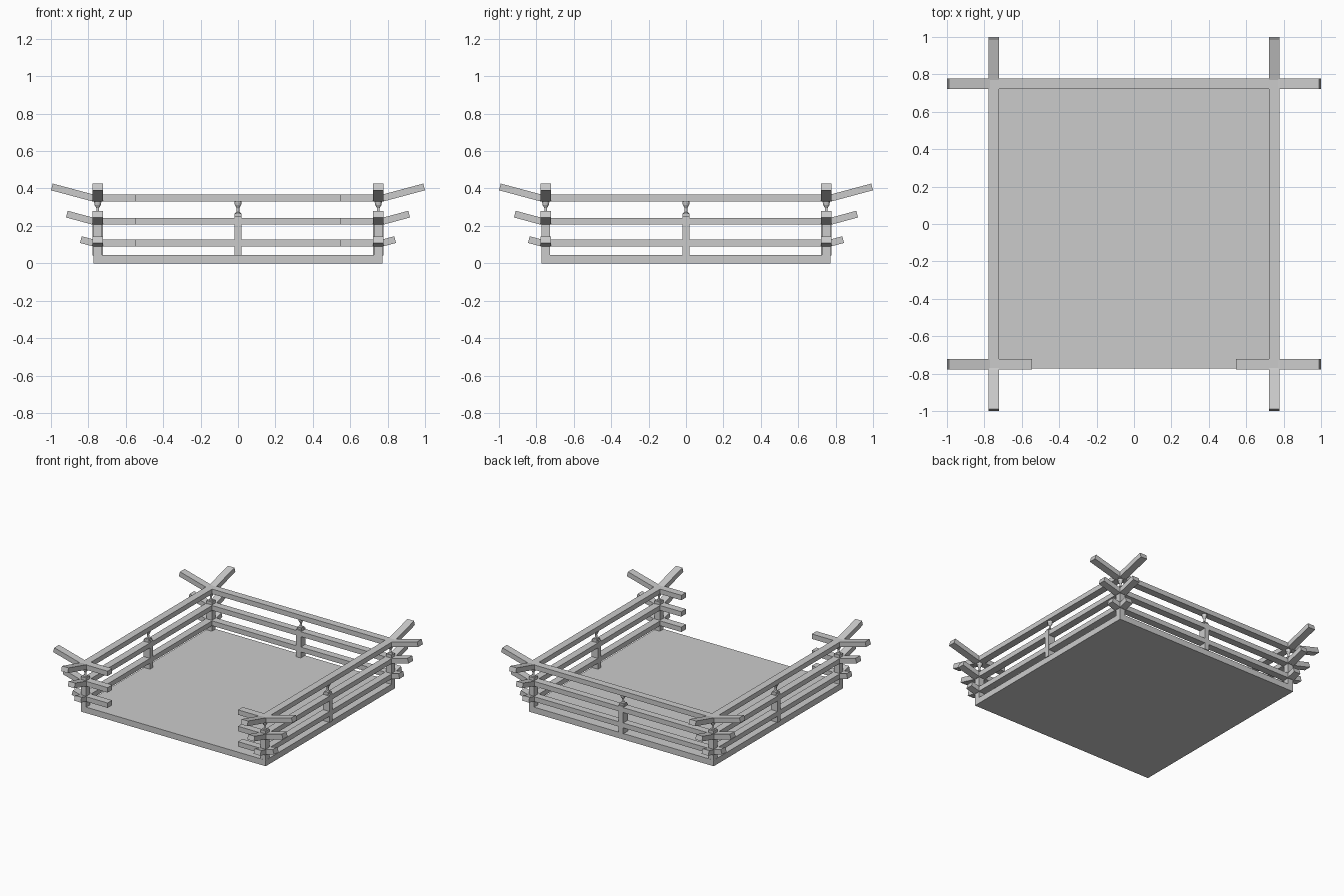
import bpy, bmesh, math
from mathutils import Matrix

if "Cube" in bpy.data.objects:
    bpy.data.objects.remove(bpy.data.objects["Cube"])

R = 0.75            # distance of the railing lines from the centre
H, W = 0.037, 0.055  # rail height and width
BEND = 0.775        # where the rail ends turn upward
T = math.radians(15)


def finish(name, bm, matrix=Matrix.Identity(4)):
    bmesh.ops.recalc_face_normals(bm, faces=bm.faces)
    me = bpy.data.meshes.new(name)
    bm.to_mesh(me)
    bm.free()
    ob = bpy.data.objects.new(name, me)
    ob.matrix_world = matrix
    bpy.context.collection.objects.link(ob)
    return ob


def box(name, size, centre, turn=0):
    bm = bmesh.new()
    bmesh.ops.create_cube(bm, size=1)
    bmesh.ops.scale(bm, vec=size, verts=bm.verts)
    return finish(name, bm, Matrix.Translation(centre) @ Matrix.Rotation(turn, 4, 'Z'))


def tip(z, end):
    # upturned right-hand end, bottom to top
    ze = z + (end - BEND) * math.tan(T)
    return [(BEND, z), (end, ze), (end - H * math.sin(T), ze + H * math.cos(T)),
            (BEND - H * math.tan(T / 2), z + H)]


def rail(name, z, end, turn, stub=0):
    right = tip(z, end)
    left = [(-x, zz) for x, zz in reversed(right)]
    if stub > 0:
        left = [(0.545, z + H), (0.545, z)]
    elif stub < 0:
        right = [(-0.545, z), (-0.545, z + H)]
    bm = bmesh.new()
    face = bm.faces.new([bm.verts.new((x, R - W / 2, zz)) for x, zz in right + left])
    ext = bmesh.ops.extrude_face_region(bm, geom=[face])
    bmesh.ops.translate(bm, vec=(0, W, 0),
                        verts=[v for v in ext['geom'] if isinstance(v, bmesh.types.BMVert)])
    finish(name, bm, Matrix.Rotation(turn, 4, 'Z'))


def baluster(name, x, y):
    # small turned support between post and top rail
    prof = [(0.0, 0.262), (0.015, 0.262), (0.015, 0.268), (0.008, 0.275), (0.007, 0.295),
            (0.011, 0.302), (0.017, 0.312), (0.019, 0.325), (0.019, 0.333), (0.0, 0.333)]
    bm = bmesh.new()
    vs = [bm.verts.new((r, 0, z)) for r, z in prof]
    es = [bm.edges.new(p) for p in zip(vs, vs[1:])]
    bmesh.ops.spin(bm, geom=vs + es, cent=(0, 0, 0), axis=(0, 0, 1),
                   angle=2 * math.pi, steps=12)
    bmesh.ops.remove_doubles(bm, verts=bm.verts, dist=1e-5)
    finish(name, bm, Matrix.Translation((x, y, 0)))


# floor slab
box("floor_slab", (1.545, 1.545, 0.045), (0, 0, 0.0225))

# three levels of rails: back, left, right and two front stubs
for level, z, end in (("low", 0.09, 0.845), ("middle", 0.206, 0.92), ("top", 0.33, 1.0)):
    rail(f"{level}_rail_back", z, end, 0)
    rail(f"{level}_rail_left", z, end, math.pi / 2)
    rail(f"{level}_rail_right", z, end, -math.pi / 2)
    rail(f"{level}_rail_front_left", z, end, math.pi, 1)
    rail(f"{level}_rail_front_right", z, end, math.pi, -1)

# corner posts
for sx, xn in ((-1, "left"), (1, "right")):
    for sy, yn in ((-1, "front"), (1, "back")):
        box(f"corner_post_{yn}_{xn}", (0.044, 0.044, 0.225), (sx * R, sy * R, 0.1525))
        box(f"corner_post_cap_{yn}_{xn}", (0.03, 0.03, 0.03), (sx * R, sy * R, 0.25))
        baluster(f"corner_baluster_{yn}_{xn}", sx * R, sy * R)

# middle posts on the three closed sides
for n, x, y, turn in (("back", 0, R, 0), ("left", -R, 0, math.pi / 2), ("right", R, 0, math.pi / 2)):
    box(f"middle_post_{n}", (0.038, 0.0565, 0.21), (x, y, 0.147), turn)
    box(f"middle_post_cap_{n}", (0.036, 0.036, 0.016), (x, y, 0.258), turn)
    baluster(f"middle_baluster_{n}", x, y)
